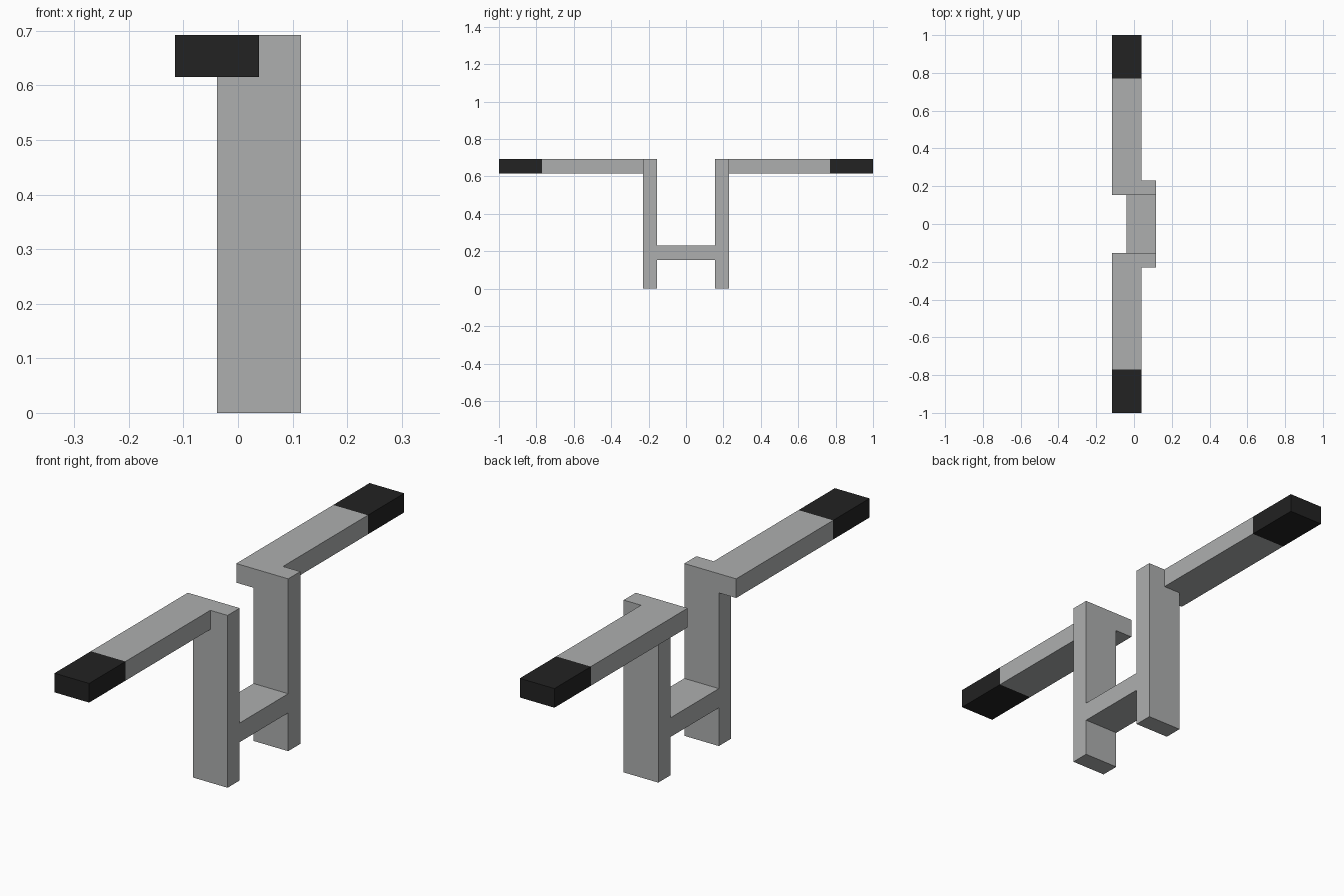
import bpy
import bmesh
from mathutils import Vector

if "Cube" in bpy.data.objects:
    bpy.data.objects.remove(bpy.data.objects["Cube"])

U = 1 / 13  # all parts sit on a 1/13 unit module


def material(name, rgb):
    m = bpy.data.materials.new(name)
    m.diffuse_color = (*rgb, 1)
    m.use_nodes = True
    m.node_tree.nodes["Principled BSDF"].inputs["Base Color"].default_value = m.diffuse_color
    return m


def box(name, x, y, z):
    """Box from (min, max) ranges given in modules."""
    bm = bmesh.new()
    bmesh.ops.create_cube(bm, size=1)
    for v in bm.verts:
        v.co = Vector([r[1] if c > 0 else r[0] for c, r in zip(v.co, (x, y, z))]) * U
    me = bpy.data.meshes.new(name)
    bm.to_mesh(me)
    bm.free()
    ob = bpy.data.objects.new(name, me)
    bpy.context.collection.objects.link(ob)
    return ob


# Crossbar, overlapping into the legs so everything fuses into one body
frame = box("bracket_frame", (-0.5, 1.5), (-2.5, 2.5), (2, 3))

# Legs and offset arms, mirrored front to back
parts = []
for side, s in (("front", -1), ("back", 1)):
    parts.append(box(side + "_leg", (-0.5, 1.5), sorted((2 * s, 3 * s)), (0, 9)))
    parts.append(box(side + "_arm", (-1.5, 0.5), sorted((2 * s, 13 * s)), (8, 9)))

# Fuse the parts
bpy.context.view_layer.objects.active = frame
for p in parts:
    mod = frame.modifiers.new("fuse", 'BOOLEAN')
    mod.operation = 'UNION'
    mod.solver = 'EXACT'
    mod.object = p
    bpy.ops.object.modifier_apply(modifier=mod.name)
for p in parts:
    bpy.data.objects.remove(p)

frame.data.materials.clear()
frame.data.materials.append(material("grey_metal", (0.42, 0.43, 0.43)))
frame.data.materials.append(material("black_grip", (0.016, 0.016, 0.016)))

# Cut the arms where the black grips begin and colour the ends
bm = bmesh.new()
bm.from_mesh(frame.data)
for s in (-1, 1):
    bmesh.ops.bisect_plane(bm, geom=bm.verts[:] + bm.edges[:] + bm.faces[:],
                           plane_co=(0, 10 * s * U, 0), plane_no=(0, 1, 0))
for f in bm.faces:
    f.material_index = int(abs(f.calc_center_median().y) > 10 * U)
    f.smooth = False
bm.to_mesh(frame.data)
bm.free()
